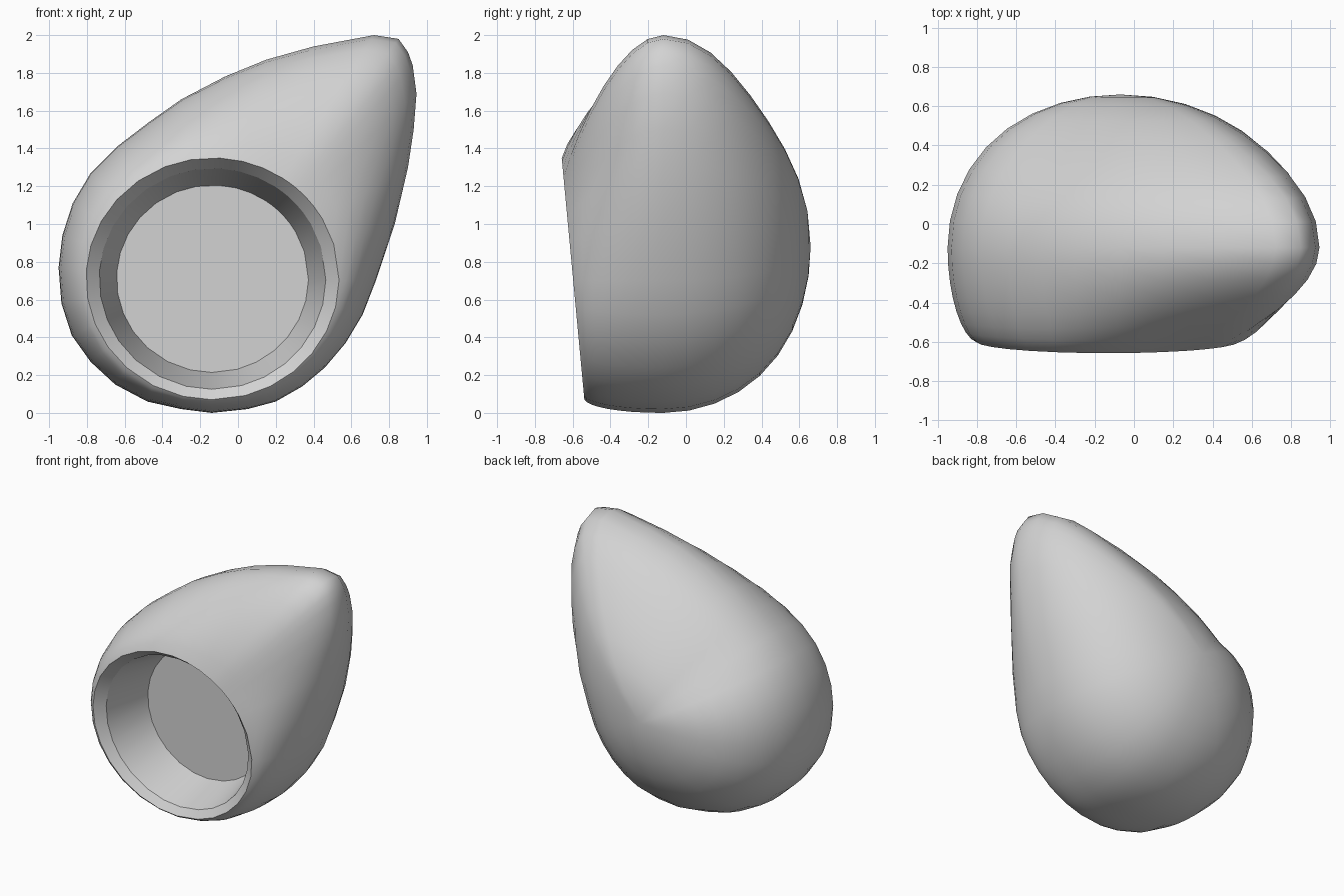
import bpy
import bmesh
from math import sin, cos, atan2, pi
from mathutils import Vector

cube = bpy.data.objects.get("Cube")
if cube:
    bpy.data.objects.remove(cube, do_unlink=True)

# Widest teardrop outline (x, z), clockwise from the bottom
OUTLINE = [(-.14, 0), (-.3, .02), (-.48, .06), (-.65, .15), (-.78, .27), (-.88, .41),
           (-.935, .58), (-.95, .77), (-.93, .94), (-.875, 1.11), (-.78, 1.27),
           (-.64, 1.41), (-.47, 1.54), (-.3, 1.66), (-.07, 1.78), (.15, 1.87),
           (.4, 1.94), (.72, 2), (.85, 1.98), (.9, 1.91), (.925, 1.84), (.945, 1.69),
           (.93, 1.5), (.9, 1.3), (.83, 1), (.73, .7), (.66, .52), (.57, .37),
           (.46, .24), (.34, .14), (.2, .06), (.05, .02)]
CX, CZ = -.135, .71                  # centre of the opening
WIDEST_Y = -.12
POLE = Vector((-.07, .66, .88))      # rearmost point
BACK_STEPS, FRONT_STEPS = 9, 8

outer = [Vector((x, WIDEST_Y, z)) for x, z in OUTLINE]
angles = [atan2(z - CZ, x - CX) for x, z in OUTLINE]


def tip_weight(p):
    """0 on the round bulb, 1 at the pointed tip."""
    reach = Vector((p.x - CX, p.z - CZ)).length
    return min(1, max(0, (reach - .8) / .5))


def opening_ring(rx, rz, y, lean):
    """Ellipse around the opening, leaning forward toward its top."""
    return [Vector((CX + rx * cos(a), y - lean * sin(a), CZ + rz * sin(a))) for a in angles]


def back_ring(t):
    """Rounded section between the rear pole and the widest outline, flatter on top."""
    ring = []
    for p, angle in zip(outer, angles):
        flat = .065 * min(1, 2 * max(0, sin(angle)) ** 3) - .012
        dent = flat * sin(2 * t) ** 2
        k, d = cos(t) - dent, sin(t) - dent
        ring.append(Vector((POLE.x + (p.x - POLE.x) * k,
                            WIDEST_Y + (POLE.y - WIDEST_Y) * d,
                            POLE.z + (p.z - POLE.z) * k)))
    return ring


def front_ring(t, rim):
    """Curved section between the widest outline and the rim."""
    ring = []
    for p, f in zip(outer, rim):
        w = tip_weight(p)
        a = p + Vector((0, -.25 + .03 * w, 0))
        b = f.lerp(p, .52 - .14 * w)
        b.y = f.y + (p.y - f.y) * (.05 + .1 * w)
        u = 1 - t
        ring.append(p * u**3 + a * 3 * u * u * t + b * 3 * u * t * t + f * t**3)
    return ring


rim = opening_ring(.67, .64, -.598, .06)
lip = opening_ring(.6, .585, -.54, .04)
floor = opening_ring(.508, .496, -.17, 0)

rings = [back_ring(pi / 2 * (1 - i / BACK_STEPS)) for i in range(1, BACK_STEPS + 1)]
rings += [front_ring(i / FRONT_STEPS, rim) for i in range(1, FRONT_STEPS + 1)]
rings += [lip, floor]

# Shell: skin all rings from the rear pole round into the opening
bm = bmesh.new()
pole = bm.verts.new(POLE)
loops = [[bm.verts.new(p) for p in ring] for ring in rings]
n = len(outer)
for i in range(n):
    j = (i + 1) % n
    bm.faces.new((pole, loops[0][i], loops[0][j]))
    for r, s in zip(loops, loops[1:]):
        bm.faces.new((r[i], s[i], s[j], r[j]))
bm.faces.new(loops[-1])
bmesh.ops.recalc_face_normals(bm, faces=bm.faces)
for face in bm.faces:
    face.smooth = True

# Crisp edges at the rim, lip and recess floor
for loop in loops[-3:]:
    for i in range(n):
        bm.edges.get((loop[i], loop[(i + 1) % n])).smooth = False

mesh = bpy.data.meshes.new("teardrop_shell")
bm.to_mesh(mesh)
bm.free()
shell = bpy.data.objects.new("teardrop_shell", mesh)
bpy.context.collection.objects.link(shell)

# Plain grey material
grey = bpy.data.materials.new("light_grey")
grey.use_nodes = True
color = (.65, .65, .65, 1)
grey.diffuse_color = color
grey.node_tree.nodes["Principled BSDF"].inputs["Base Color"].default_value = color
mesh.materials.append(grey)
